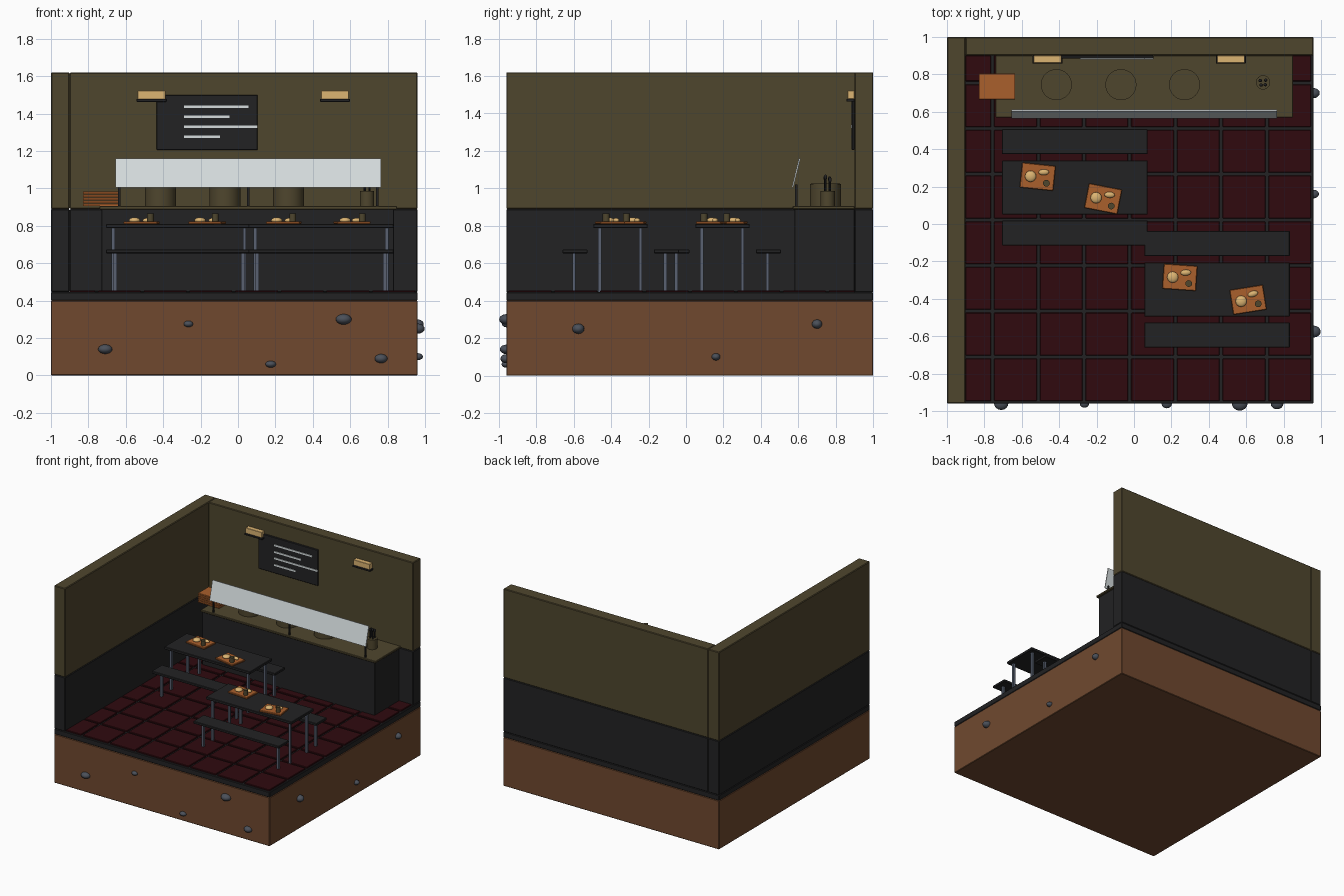
import bpy, math
from mathutils import Matrix, Vector

if "Cube" in bpy.data.objects:
    bpy.data.objects.remove(bpy.data.objects["Cube"])


def mat(name, r, g, b):
    m = bpy.data.materials.new(name)
    m.diffuse_color = (r, g, b, 1)
    m.use_nodes = True
    m.node_tree.nodes["Principled BSDF"].inputs["Base Color"].default_value = m.diffuse_color
    return m


EARTH = mat("brown earth", .16, .066, .028)
DARK = mat("charcoal", .016, .016, .017)
OLIVE = mat("olive", .078, .061, .027)
RED = mat("dark red tile", .029, .003, .0045)
STEEL = mat("blue grey steel", .10, .12, .165)
STONE = mat("grey stone", .07, .08, .10)
TAN = mat("warm tan", .72, .46, .17)
ORANGE = mat("orange wood", .40, .115, .025)
PALE = mat("pale glass", .68, .73, .74)


def finish(name, material, bevel=0, smooth=False):
    o = bpy.context.object
    o.name = name
    o.data.materials.append(material)
    if bevel:
        b = o.modifiers.new("bevel", 'BEVEL')
        b.width, b.segments = bevel, 1
    if smooth:
        bpy.ops.object.shade_smooth_by_angle()
    return o


def box(name, material, x, y, z, bevel=0.0):
    """Box from (min, max) ranges along each axis."""
    bpy.ops.mesh.primitive_cube_add(size=1)
    o = bpy.context.object
    size = [b - a for a, b in (x, y, z)]
    mid = [(a + b) / 2 for a, b in (x, y, z)]
    o.data.transform(Matrix.Translation(mid) @ Matrix.Diagonal((*size, 1)))
    return finish(name, material, bevel)


def cyl(name, material, x, y, r, z0, z1, sides=24):
    bpy.ops.mesh.primitive_cylinder_add(vertices=sides, radius=r, depth=z1 - z0,
                                        location=(x, y, (z0 + z1) / 2))
    return finish(name, material, smooth=True)


def blob(name, material, loc, scale):
    bpy.ops.mesh.primitive_uv_sphere_add(segments=16, ring_count=10, radius=1, location=loc)
    bpy.context.object.scale = scale
    return finish(name, material, smooth=True)


# Ground block and floor slab
box("ground_block", EARTH, (-1, .96), (-.96, 1), (0, .4), .004)
box("floor_slab", DARK, (-1, .96), (-.96, 1), (.4, .445), .004)

# Stones poking out of the ground block: position along the face, height, half width, half height
for a, z, w, h in [(-.71, .14, .038, .025), (-.265, .275, .025, .017), (.175, .06, .028, .018),
                   (.565, .3, .042, .028), (.765, .09, .034, .024)]:
    blob("front_stone", STONE, (a, -.96, z), (w, w * .9, h))
for a, z, w, h in [(-.575, .25, .032, .027), (.16, .1, .023, .019), (.7, .275, .027, .024)]:
    blob("side_stone", STONE, (.96, a, z), (w + .006, w, h))

# Floor tiles
PITCH, GAP = .2443, .008
for i in range(8):
    for j in range(8):
        x0, y0 = -1 + i * PITCH, -.955 + j * PITCH
        lo, hi = max(x0 + GAP, -.9), x0 + PITCH - GAP
        top = min(y0 + PITCH - GAP, .9)
        box("floor_tile", RED, (lo, hi), (y0 + GAP, top), (.44, .455), .003)

# Two-tone walls
for part, m, z in [("lower", DARK, (.445, .89)), ("upper", OLIVE, (.89, 1.62))]:
    box("left_wall_" + part, m, (-1, -.9), (-.96, 1), z, .005)
    box("back_wall_" + part, m, (-.9, .96), (.9, 1), z, .005)

# Serving counter
box("counter_body", DARK, (-.73, .835), (.58, .9), (.445, .89), .003)
box("counter_top", OLIVE, (-.74, .85), (.57, .9), (.888, .905), .003)

# Cooking pots
for x in (-.415, -.07, .27):
    cyl("pot", OLIVE, x, .745, .083, .905, 1.022, 32)
    cyl("pot_lid", OLIVE, x, .745, .078, 1.02, 1.026, 32)

# Utensil cup
cyl("utensil_cup", OLIVE, .69, .757, .038, .905, .985)
for dx, dy, h in [(-.015, .01, 1.05), (.012, -.012, 1.06), (.014, .012, 1.045), (-.01, -.014, 1.055)]:
    cyl("utensil", DARK, .69 + dx, .757 + dy, .005, .95, h, 8)
    blob("utensil_head", DARK, (.69 + dx, .757 + dy, h), (.009, .009, .014))

# Stacked trays
for i in range(5):
    z = .905 + i * .016
    box("stacked_tray", ORANGE, (-.83, -.635), (.665, .805), (z, z + .013), .002)

# Leaning glass guard and its posts
guard = box("glass_guard", PALE, (-.655, .765), (-.004, .004), (-.08, .08))
guard.location = (0, .588, 1.082)
guard.rotation_euler = (math.radians(-14), 0, 0)
for x in (-.635, .055, .745):
    box("guard_post", DARK, (x - .006, x + .006), (.583, .595), (.905, 1.02))

# Menu board with blank text strips
box("menu_board", DARK, (-.435, .105), (.885, .9), (1.205, 1.5), .003)
for x1, z in [(.055, 1.437), (-.045, 1.382), (.105, 1.33), (-.095, 1.275)]:
    box("menu_strip", PALE, (-.29, x1), (.88, .886), (z - .007, z + .007))

# Wall lamps
for x in (-.462, .518):
    box("lamp_shade", TAN, (x - .074, x + .074), (.862, .9), (1.477, 1.522), .002)
    box("lamp_bracket", DARK, (x - .08, x + .08), (.858, .9), (1.463, 1.478), .002)


# Dining sets
def furniture(kind, x0, x1, y0, y1, top, thick, leg_ys):
    box(kind + "_top", DARK, (x0, x1), (y0, y1), (top - thick, top), .003)
    inset = .038 if kind == "table" else .048
    for x in (x0 + inset, x1 - inset):
        for y in leg_ys:
            box(kind + "_leg", STEEL, (x - .009, x + .009), (y - .009, y + .009), (.445, top - thick))


def meal_tray(x, y, angle):
    rot = Matrix.Rotation(math.radians(angle), 3, 'Z')

    def at(dx, dy, z):
        return Vector((x, y, 0)) + rot @ Vector((dx, dy, z))

    t = box("meal_tray", ORANGE, (-.09, .09), (-.067, .067), (.81, .824), .003)
    t.location, t.rotation_euler.z = (x, y, 0), math.radians(angle)
    blob("round_bread", TAN, at(-.038, -.002, .829), (.03, .03, .016))
    bun = blob("long_bread", TAN, at(.03, .027, .829), (.028, .016, .013))
    bun.rotation_euler.z = math.radians(angle + 8)
    c = at(.05, -.03, 0)
    cyl("drink_cup", OLIVE, c.x, c.y, .018, .82, .865, 16)


for x0, yc in [(-.705, .195), (.055, -.35)]:
    x1 = x0 + .778
    furniture("table", x0, x1, yc - .145, yc + .145, .81, .022, (yc - .11, yc + .107))
    for y in (yc - .243, yc + .245):
        furniture("bench", x0, x1, y - .067, y + .067, .673, .02, (y - .005,))

for tray in [(-.515, .253, -6), (-.165, .135, -11), (.245, -.285, -4), (.61, -.405, 9)]:
    meal_tray(*tray)
